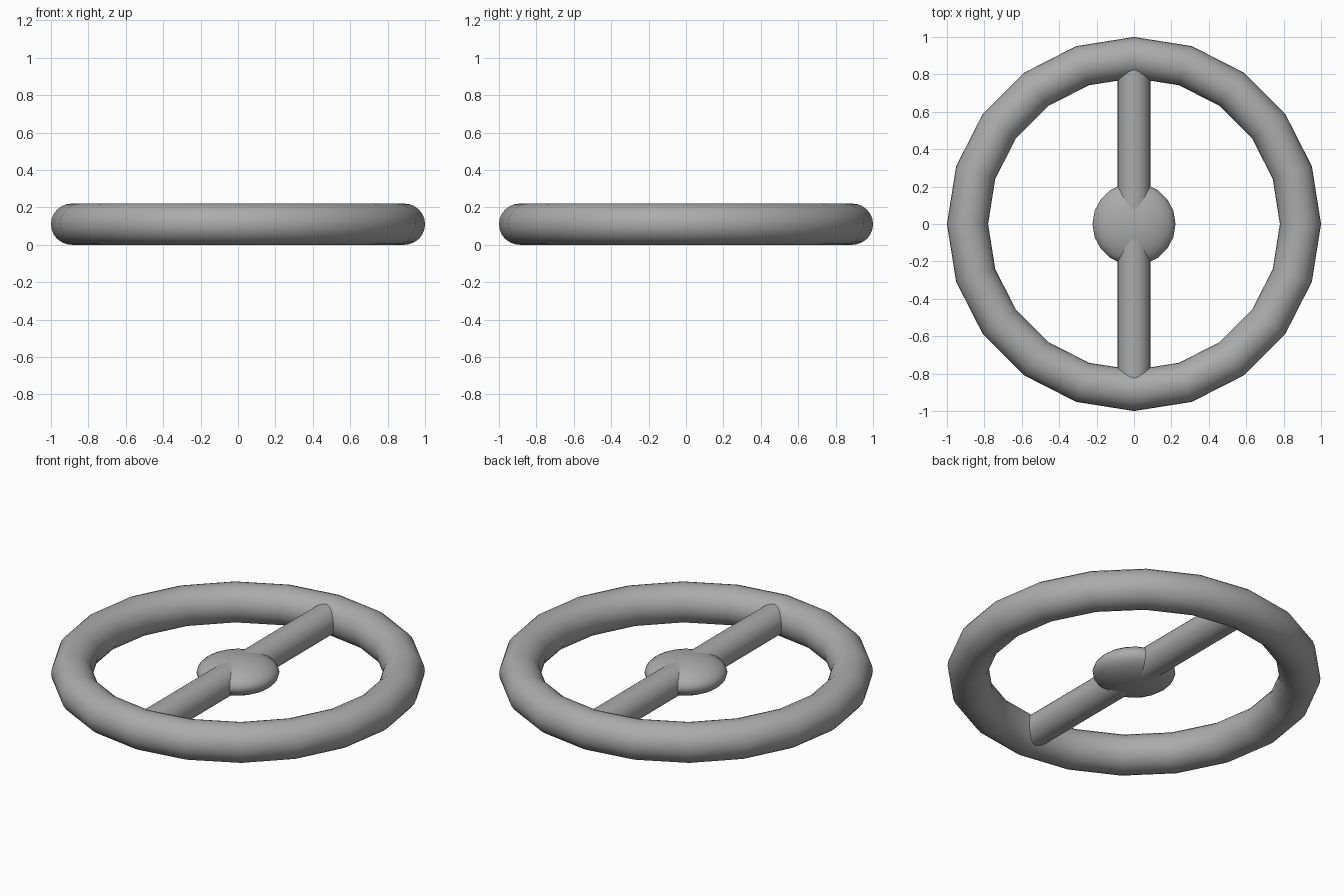
import bpy
import bmesh
from math import cos, sin, pi
from mathutils import Matrix, Vector

cube = bpy.data.objects.get("Cube")
if cube:
    bpy.data.objects.remove(cube, do_unlink=True)

MID = 0.11          # height of the wheel's centre plane
RIM_R = 0.89        # rim centreline radius
TUBE_R = 0.11       # rim thickness radius

grey = bpy.data.materials.new("mid_grey")
grey.use_nodes = True
colour = (0.41, 0.41, 0.41, 1)
grey.diffuse_color = colour
grey.node_tree.nodes["Principled BSDF"].inputs["Base Color"].default_value = colour


def add_part(name, bm):
    """Turn a bmesh into a smooth grey object."""
    bmesh.ops.recalc_face_normals(bm, faces=bm.faces)
    mesh = bpy.data.meshes.new(name)
    bm.to_mesh(mesh)
    bm.free()
    mesh.materials.append(grey)
    mesh.shade_smooth()
    obj = bpy.data.objects.new(name, mesh)
    obj.location.z = MID
    bpy.context.collection.objects.link(obj)


# Rim: a round tube swept through twenty straight segments
segments, sides = 20, 24
bm = bmesh.new()
rings = []
for i in range(segments):
    a = 2 * pi * i / segments
    ring = []
    for j in range(sides):
        b = 2 * pi * j / sides
        r = RIM_R + TUBE_R * cos(b)
        ring.append(bm.verts.new(Vector((r * cos(a), r * sin(a), TUBE_R * sin(b)))))
    rings.append(ring)
for i in range(segments):
    near, far = rings[i], rings[(i + 1) % segments]
    for j in range(sides):
        k = (j + 1) % sides
        bm.faces.new((near[j], far[j], far[k], near[k]))
add_part("rim", bm)

# Spoke bar: a cylinder across the wheel, its ends buried in the rim
bm = bmesh.new()
bmesh.ops.create_cone(bm, cap_ends=False, segments=32, radius1=0.087, radius2=0.087,
                      depth=2 * RIM_R - 0.04, matrix=Matrix.Rotation(pi / 2, 4, "X"))
add_part("spoke_bar", bm)

# Hub: a flattened ball in the middle
bm = bmesh.new()
bmesh.ops.create_uvsphere(bm, u_segments=20, v_segments=16, radius=0.222,
                          matrix=Matrix.Diagonal((1, 1, 0.42, 1)))
add_part("hub", bm)
